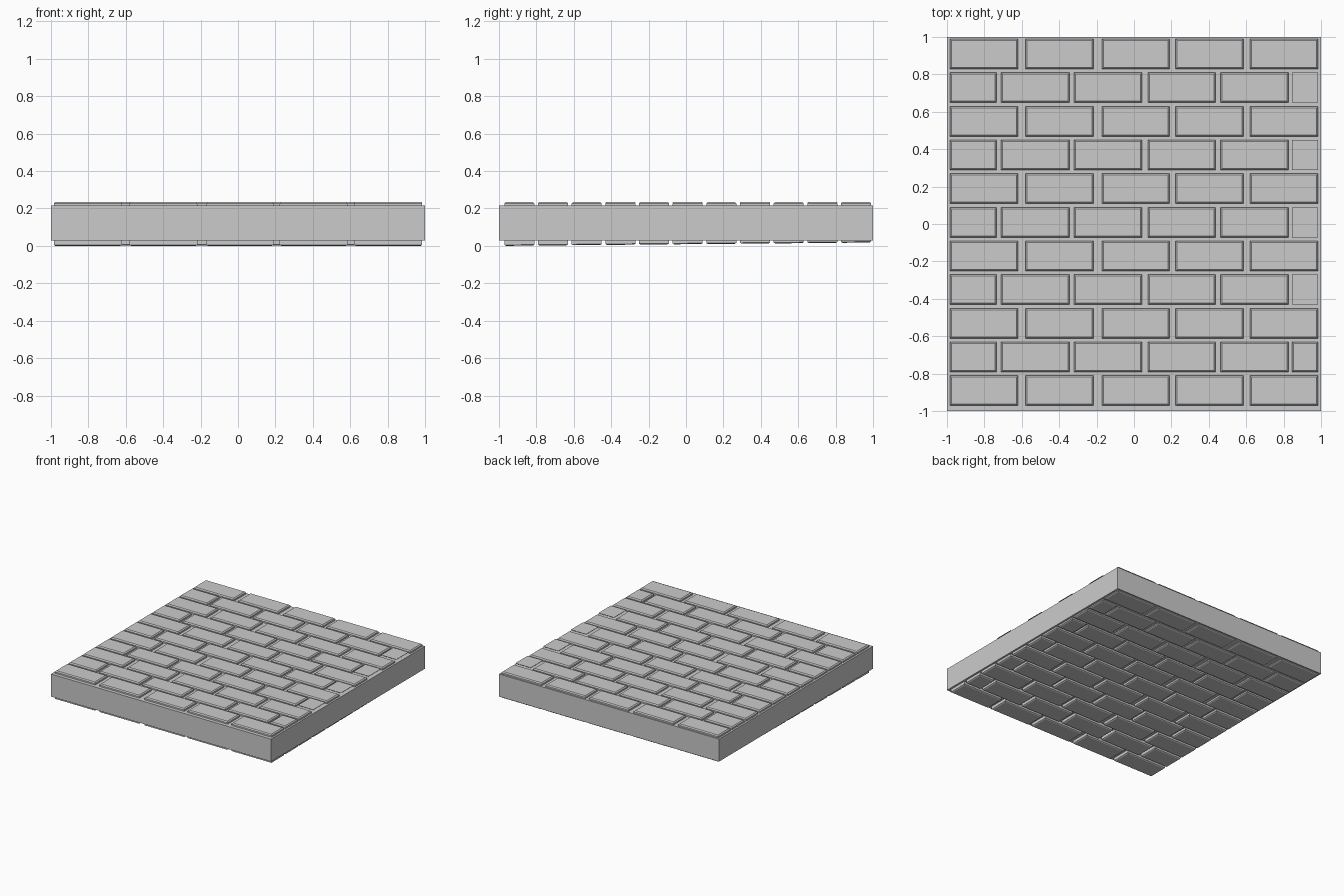
import bpy, bmesh

if "Cube" in bpy.data.objects:
    bpy.data.objects.remove(bpy.data.objects["Cube"])

SLAB_LOW, SLAB_HIGH, TOP = 0.03, 0.215, 0.235
BEVEL = 0.008


def make_object(name, bm):
    bmesh.ops.recalc_face_normals(bm, faces=bm.faces[:])
    mesh = bpy.data.meshes.new(name)
    bm.to_mesh(mesh)
    bm.free()
    obj = bpy.data.objects.new(name, mesh)
    bpy.context.collection.objects.link(obj)
    return obj


def underside(y):
    # the lower brick faces rise slightly towards the back
    return 0.009 + 0.009 * y


def stack(bm, x0, x1, y0, y1, levels):
    # closed block through a list of (inset, height function) levels
    rings = []
    for d, h in levels:
        pts = [(x0 + d, y0 + d), (x1 - d, y0 + d), (x1 - d, y1 - d), (x0 + d, y1 - d)]
        rings.append([bm.verts.new((x, y, h(y))) for x, y in pts])
    for a, b in zip(rings, rings[1:]):
        for i in range(4):
            j = (i + 1) % 4
            bm.faces.new((a[i], a[j], b[j], b[i]))
    bm.faces.new(rings[0][::-1])
    bm.faces.new(rings[-1])


# Mortar slab
slab = bmesh.new()
stack(slab, -1, 1, -1, 1, [(0, lambda y: SLAB_LOW), (0, lambda y: SLAB_HIGH)])
make_object("mortar_slab", slab)

# Brick extents along x for the two alternating courses
FULL = [(-0.985, -0.62), (-0.58, -0.217), (-0.17, 0.19), (0.223, 0.585), (0.62, 0.985)]
OFFSET = [(-0.985, -0.735), (-0.71, -0.345), (-0.32, 0.042), (0.075, 0.437),
          (0.463, 0.825), (0.845, 0.985)]

UPPER = [(0, lambda y: SLAB_HIGH - 0.01), (0, lambda y: TOP - BEVEL), (BEVEL, lambda y: TOP)]
LOWER = [(BEVEL, underside), (0, lambda y: underside(y) + 0.005), (0, lambda y: SLAB_LOW + 0.01)]
CAP = [(0, lambda y: TOP - 0.002), (0, lambda y: TOP)]

upper, lower, caps = bmesh.new(), bmesh.new(), bmesh.new()
for row in range(11):
    yc = 0.909 - 0.18 * row
    y0, y1 = yc - 0.08, yc + 0.08
    for x0, x1 in (OFFSET if row % 2 else FULL):
        # the short end bricks are plain flat tiles except in the front course
        if x0 > 0.8 and row < 9:
            stack(caps, x0, x1, y0, y1, CAP)
        else:
            stack(upper, x0, x1, y0, y1, UPPER)
        stack(lower, x0, x1, y0, y1, LOWER)

make_object("upper_bricks", upper)
make_object("lower_bricks", lower)
make_object("end_tiles", caps)
